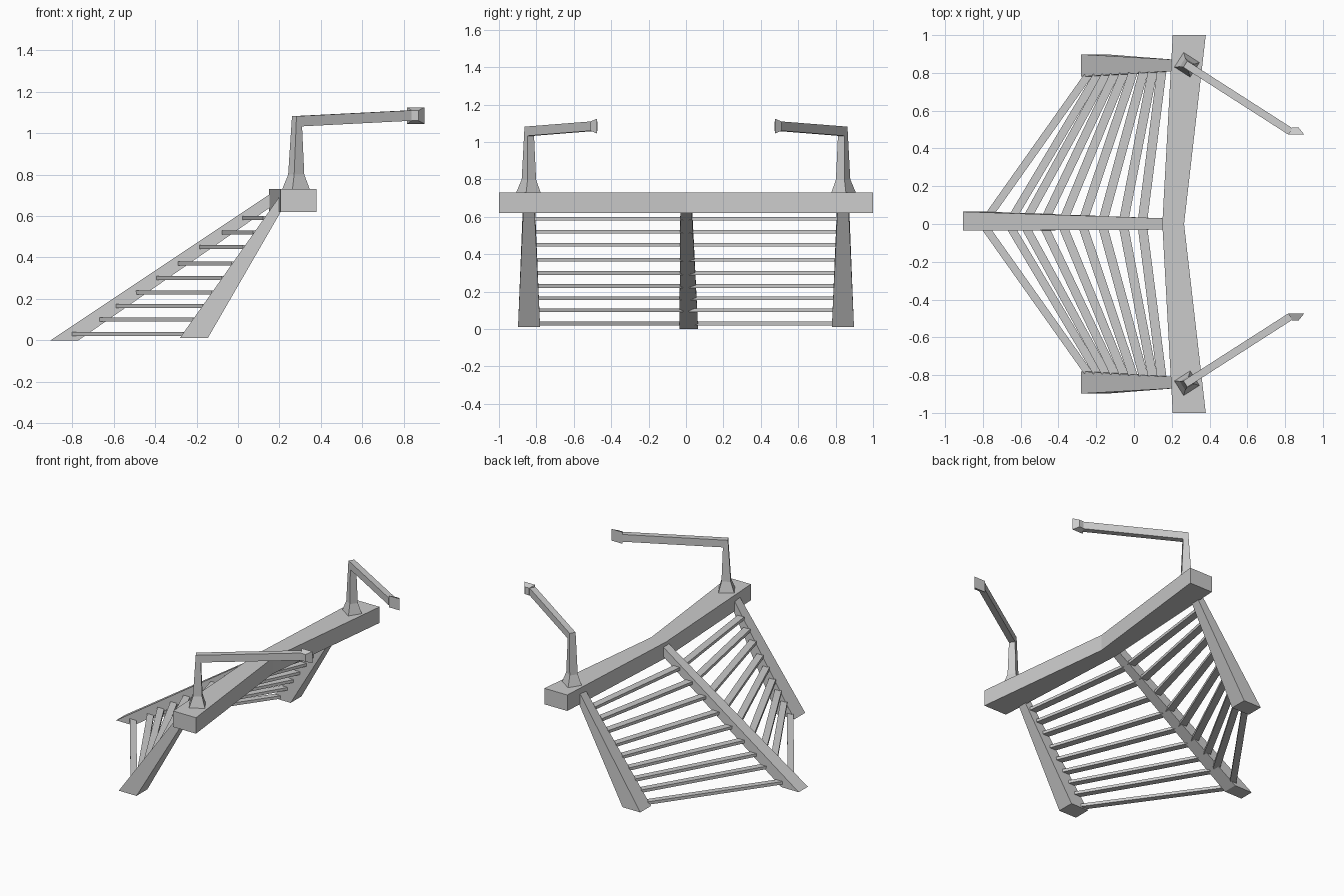
import bpy, bmesh
from mathutils import Vector

if "Cube" in bpy.data.objects:
    bpy.data.objects.remove(bpy.data.objects["Cube"])


def loft(name, sections, mirror=False):
    """Skin a chain of matching cross-sections and cap both ends."""
    bm = bmesh.new()
    rings = [[bm.verts.new(p) for p in s] for s in sections]
    for a, b in zip(rings, rings[1:]):
        for i in range(len(a)):
            j = (i + 1) % len(a)
            bm.faces.new((a[i], a[j], b[j], b[i]))
    bm.faces.new(rings[0])
    bm.faces.new(rings[-1])
    bmesh.ops.recalc_face_normals(bm, faces=bm.faces[:])
    me = bpy.data.meshes.new(name)
    bm.to_mesh(me)
    bm.free()
    ob = bpy.data.objects.new(name, me)
    bpy.context.collection.objects.link(ob)
    if mirror:
        m = ob.modifiers.new("Mirror", 'MIRROR')
        m.use_axis = (False, True, False)
        m.use_clip = False
        m.use_mirror_merge = False
    return ob


def rect_xz(x0, x1, z0, z1, y):
    return [(x0, y, z0), (x1, y, z0), (x1, y, z1), (x0, y, z1)]


def leg(name, foot, top, mirror=False):
    """Raking leg: horizontal foot cut, vertical cut where it meets the beam."""
    x0, x1, y0, y1, z = foot
    x, ya, yb, zlo, zhi = top
    loft(name, [
        [(x0, y0, z), (x0, y1, z), (x1, y1, z), (x1, y0, z)],
        [(x, ya, zhi), (x, yb, zhi), (x, yb, zlo), (x, ya, zlo)]], mirror)


# Bent cross beam
loft("cross_beam", [
    rect_xz(0.205, 0.38, 0.62, 0.73, -1),
    rect_xz(0.15, 0.265, 0.62, 0.73, 0),
    rect_xz(0.205, 0.38, 0.62, 0.73, 1)])

# Legs
leg("centre_leg", (-0.905, -0.77, -0.035, 0.065, 0.0), (0.16, -0.03, 0.03, 0.645, 0.71))
leg("side_leg", (-0.28, -0.145, 0.78, 0.898, 0.012), (0.215, 0.81, 0.87, 0.635, 0.715), True)

# Slats between the centre leg and each side leg
slats = [(0.03, -0.815), (0.10, -0.68), (0.165, -0.60), (0.23, -0.50), (0.30, -0.40),
         (0.37, -0.295), (0.45, -0.19), (0.52, -0.08), (0.59, 0.02)]
for i, (z, x_in) in enumerate(slats):
    x_out = -0.265 + (z - 0.03) * 0.69
    y_out = 0.79 + 0.03 * z
    loft(f"slat_{i + 1}", [
        rect_xz(x_in, x_in + 0.05, z - 0.01, z + 0.01, 0.015),
        rect_xz(x_out, x_out + 0.05, z - 0.01, z + 0.01, y_out)], True)

# Posts with a mitred elbow into the reaching arm
d = Vector((0.842, -0.539, 0))
n = Vector((0.539, 0.842, 0))


def section(cx, cy, a, b, z_back, z_front):
    c = Vector((cx, cy, 0))
    return [c + d * s * a + n * t * b + Vector((0, 0, z_front if s > 0 else z_back))
            for s, t in ((-1, -1), (1, -1), (1, 1), (-1, 1))]


loft("post_and_arm", [
    section(0.28, 0.843, 0.051, 0.047, 0.725, 0.725),
    section(0.281, 0.84, 0.029, 0.027, 0.80, 0.80),
    section(0.285, 0.838, 0.016, 0.02, 1.082, 1.033),
    section(0.828, 0.49, 0.0, 0.02, 1.11, 1.06)], True)

# Flared arm heads facing inward
loft("arm_head", [
    rect_xz(0.838, 0.872, 1.06, 1.11, 0.51),
    rect_xz(0.817, 0.90, 1.045, 1.125, 0.475)], True)
